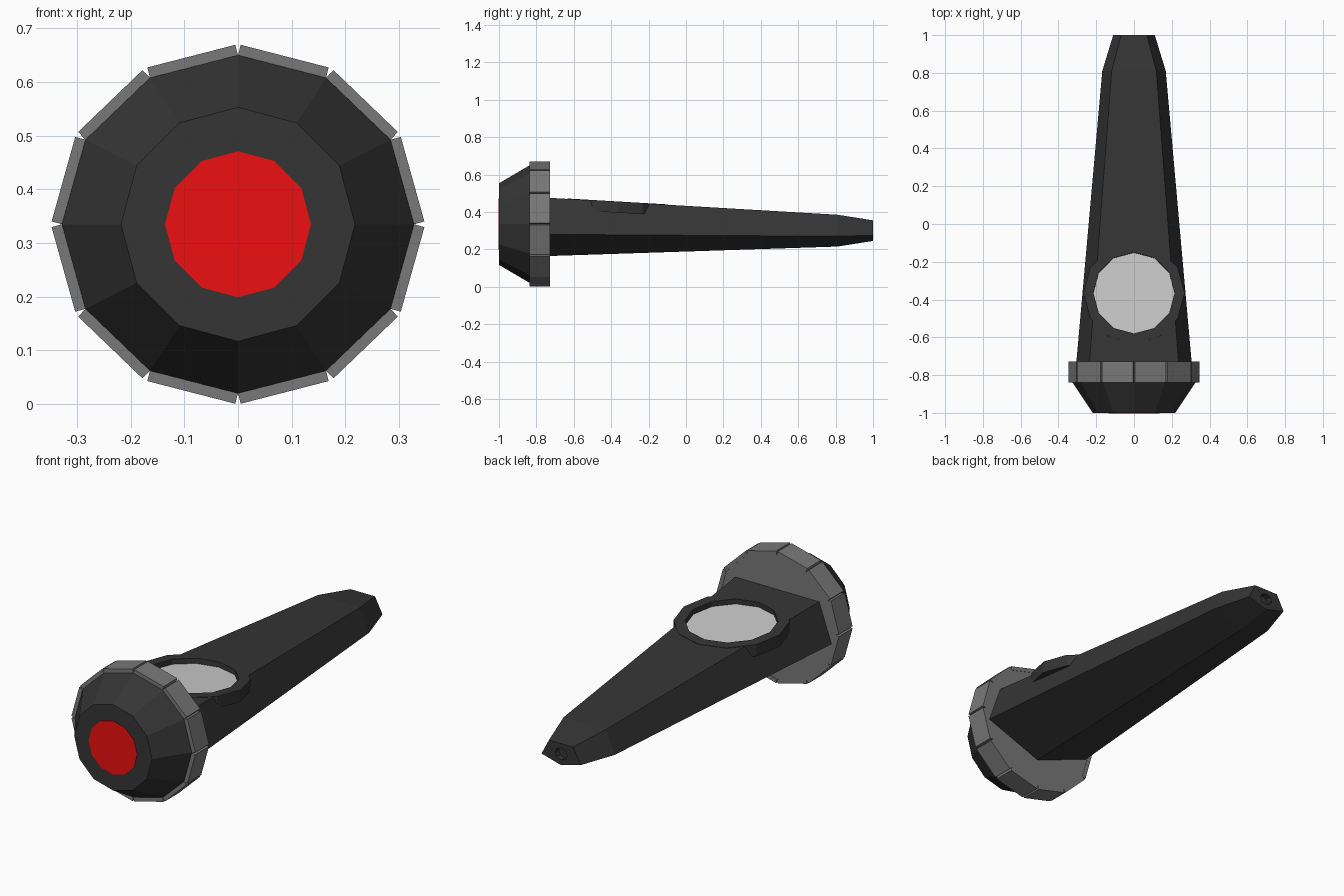
import bpy, math
from mathutils import Vector, Matrix

if "Cube" in bpy.data.objects:
    bpy.data.objects.remove(bpy.data.objects["Cube"])

CZ = 0.335   # height of the torch axis
N = 12       # sides of all round parts


def material(name, rgb):
    m = bpy.data.materials.new(name)
    m.diffuse_color = (*rgb, 1)
    m.use_nodes = True
    m.node_tree.nodes["Principled BSDF"].inputs["Base Color"].default_value = m.diffuse_color
    return m


BLACK = material("black", (0.035, 0.035, 0.035))
GREY = material("grey", (0.19, 0.19, 0.19))
RED = material("red", (0.85, 0.005, 0.005))
PALE = material("pale", (0.75, 0.75, 0.75))


def loft(name, rings, mat, closed=False):
    """Join equal-sized rings of points; cap the ends, or close into a torus."""
    n, k = len(rings[0]), len(rings)
    faces = []
    for r in range(k if closed else k - 1):
        s = (r + 1) % k
        for i in range(n):
            j = (i + 1) % n
            faces.append((r * n + i, r * n + j, s * n + j, s * n + i))
    if not closed:
        faces += [tuple(reversed(range(n))), tuple(range((k - 1) * n, k * n))]
    me = bpy.data.meshes.new(name)
    me.from_pydata([p for ring in rings for p in ring], [], faces)
    ob = bpy.data.objects.new(name, me)
    bpy.context.collection.objects.link(ob)
    me.materials.append(mat)
    # consistent outward normals
    import bmesh
    bm = bmesh.new()
    bm.from_mesh(me)
    bmesh.ops.recalc_face_normals(bm, faces=bm.faces)
    bm.to_mesh(me)
    bm.free()
    return ob


def y_ring(rx, rz, y):
    """Polygon around the torch axis, with a corner at the top."""
    return [Vector((rx * math.sin(a), y, CZ + rz * math.cos(a)))
            for a in (math.tau * i / N for i in range(N))]


def cut(ob, cutter):
    """Subtract cutter from ob, then delete the cutter."""
    cutter.hide_render = True
    mod = ob.modifiers.new("cut", 'BOOLEAN')
    mod.operation, mod.solver, mod.object = 'DIFFERENCE', 'EXACT', cutter
    dg = bpy.context.evaluated_depsgraph_get()
    me = bpy.data.meshes.new_from_object(ob.evaluated_get(dg))
    ob.modifiers.clear()
    ob.data = me
    bpy.data.objects.remove(cutter)


# Head: black cone, red lens, grey collar
RX, RZ = 0.328, 0.315
loft("head_cone", [y_ring(0.218, 0.218, -1.0), y_ring(RX, RZ, -0.835)], BLACK)
loft("front_lens", [y_ring(0.136, 0.136, -1.002), y_ring(0.136, 0.136, -0.98)], RED)
loft("collar", [y_ring(RX, RZ, -0.835), y_ring(RX, RZ, -0.73)], GREY)

# Twelve plates around the collar, one per side
front, back = y_ring(RX, RZ, -0.838), y_ring(RX, RZ, -0.728)
for i in range(N):
    j = (i + 1) % N
    edge = front[j] - front[i]
    out = Vector((-edge.z, 0, edge.x)).normalized() * 0.02
    loft(f"collar_plate_{i + 1}",
         [[r[i], r[j], r[j] + out, r[i] + out] for r in (front, back)], GREY)

# Handle: tapering five-sided section with a flat top and a V-shaped underside
# y, top half width, top z, widest half width, widest z, bottom z
sections = [(-0.74, 0.236, 0.476, 0.306, 0.28, 0.164),
            (0.81, 0.118, 0.385, 0.168, 0.27, 0.215),
            (1.0, 0.068, 0.355, 0.11, 0.275, 0.245)]
handle = loft("handle", [[Vector(p) for p in
              ((-t, y, zt), (t, y, zt), (w, y, zw), (0, y, zb), (-w, y, zw))]
              for y, t, zt, w, zw, zb in sections], BLACK)

# Frame of the button, tilted with the handle's top face
slope = math.atan2(0.385 - 0.476, 1.55)
frame = Matrix.Translation((0, -0.365, 0.454)) @ Matrix.Rotation(slope, 4, 'X')


def top_ring(r, z):
    return [frame @ Vector((r * math.sin(a), r * math.cos(a), z))
            for a in (math.tau * i / N for i in range(N))]


# Recess, rim and pale lens on the top of the handle
cut(handle, loft("recess_cutter", [top_ring(0.217, -0.028), top_ring(0.217, 0.1)], BLACK))
loft("button_rim", [top_ring(0.268, -0.058), top_ring(0.268, 0.002),
                    top_ring(0.215, 0.002), top_ring(0.215, -0.058)], BLACK, closed=True)
loft("button_lens", [top_ring(0.216, -0.04), top_ring(0.216, -0.024)], PALE)

# Small hole in the tail end
hole = [[Vector((0.035 * math.sin(a), y, 0.302 + 0.03 * math.cos(a)))
         for a in (math.tau * i / 8 for i in range(8))] for y in (0.97, 1.1)]
cut(handle, loft("tail_hole_cutter", hole, BLACK))
